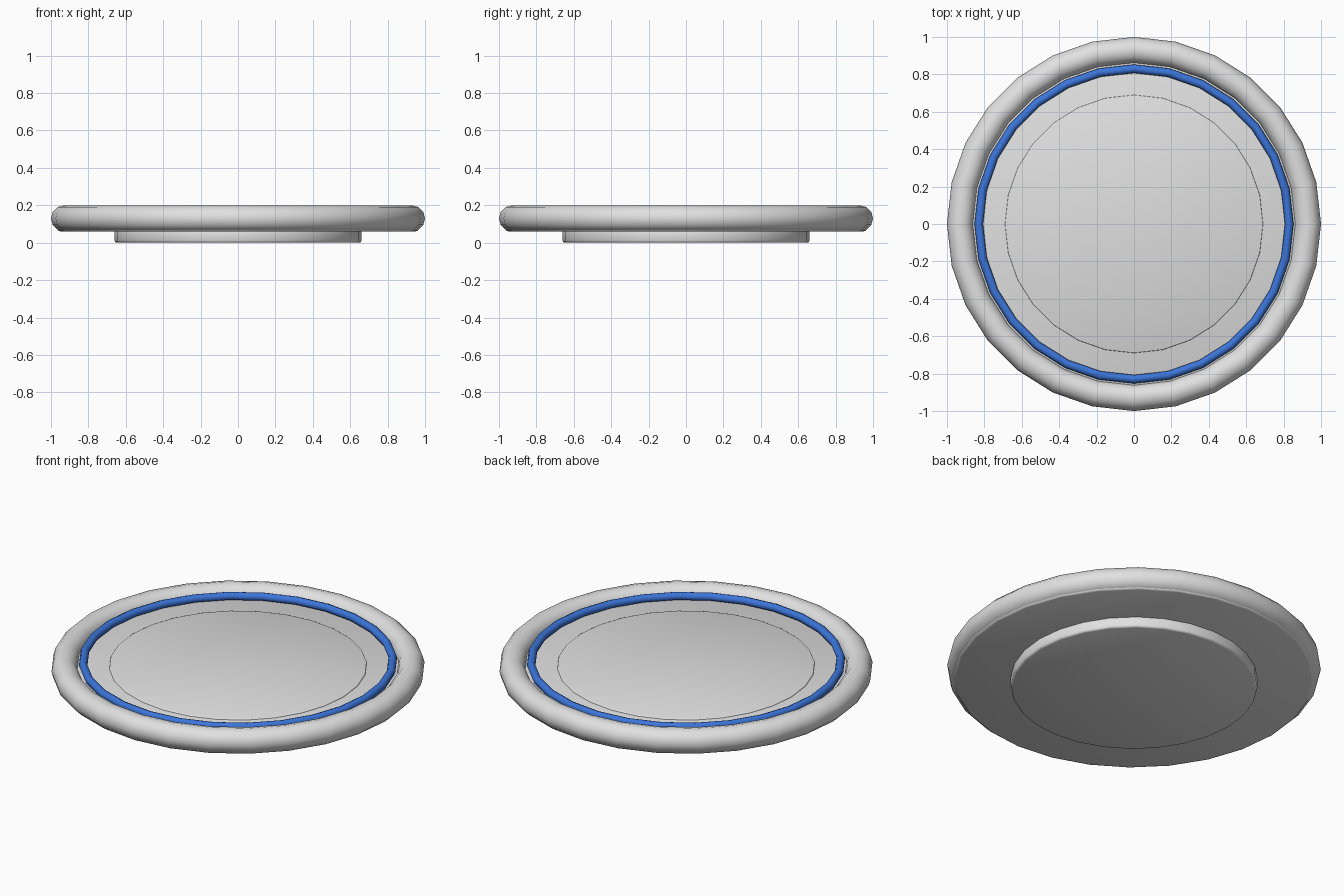
import bpy
import math

if "Cube" in bpy.data.objects:
    bpy.data.objects.remove(bpy.data.objects["Cube"])

SIDES = 28


def make_material(name, color):
    mat = bpy.data.materials.new(name)
    mat.diffuse_color = (*color, 1.0)
    mat.use_nodes = True
    mat.node_tree.nodes["Principled BSDF"].inputs["Base Color"].default_value = mat.diffuse_color
    return mat


porcelain = make_material("pale grey", (0.75, 0.75, 0.75))
blue = make_material("blue", (0.045, 0.18, 0.70))


def disc(name, radius, bottom, top, bevel):
    """Flat round slab with softened edges."""
    bpy.ops.mesh.primitive_cylinder_add(vertices=SIDES, radius=radius, depth=top - bottom,
                                        location=(0, 0, (bottom + top) / 2))
    obj = bpy.context.object
    obj.name = name
    obj.data.materials.append(porcelain)
    bpy.ops.object.shade_smooth()
    mod = obj.modifiers.new("soft edge", 'BEVEL')
    mod.width = bevel
    mod.segments = 2
    mod.limit_method = 'ANGLE'
    mod.angle_limit = math.radians(40)
    return obj


def ring(name, major, minor, z, minor_sides, mat):
    """Round hoop lying flat."""
    bpy.ops.mesh.primitive_torus_add(major_segments=SIDES, minor_segments=minor_sides,
                                     major_radius=major, minor_radius=minor,
                                     location=(0, 0, z))
    obj = bpy.context.object
    obj.name = name
    obj.data.materials.append(mat)
    bpy.ops.object.shade_smooth()
    return obj


# Foot, main body and slightly raised centre
disc("foot", 0.66, 0.0, 0.07, 0.012)
disc("plate_body", 0.965, 0.06, 0.137, 0.015)
disc("plate_centre", 0.69, 0.12, 0.143, 0.005)

# Thick rounded rim and thin blue band inside it
ring("rim", 0.93, 0.07, 0.13, 12, porcelain)
ring("blue_band", 0.83, 0.023, 0.163, 8, blue)
